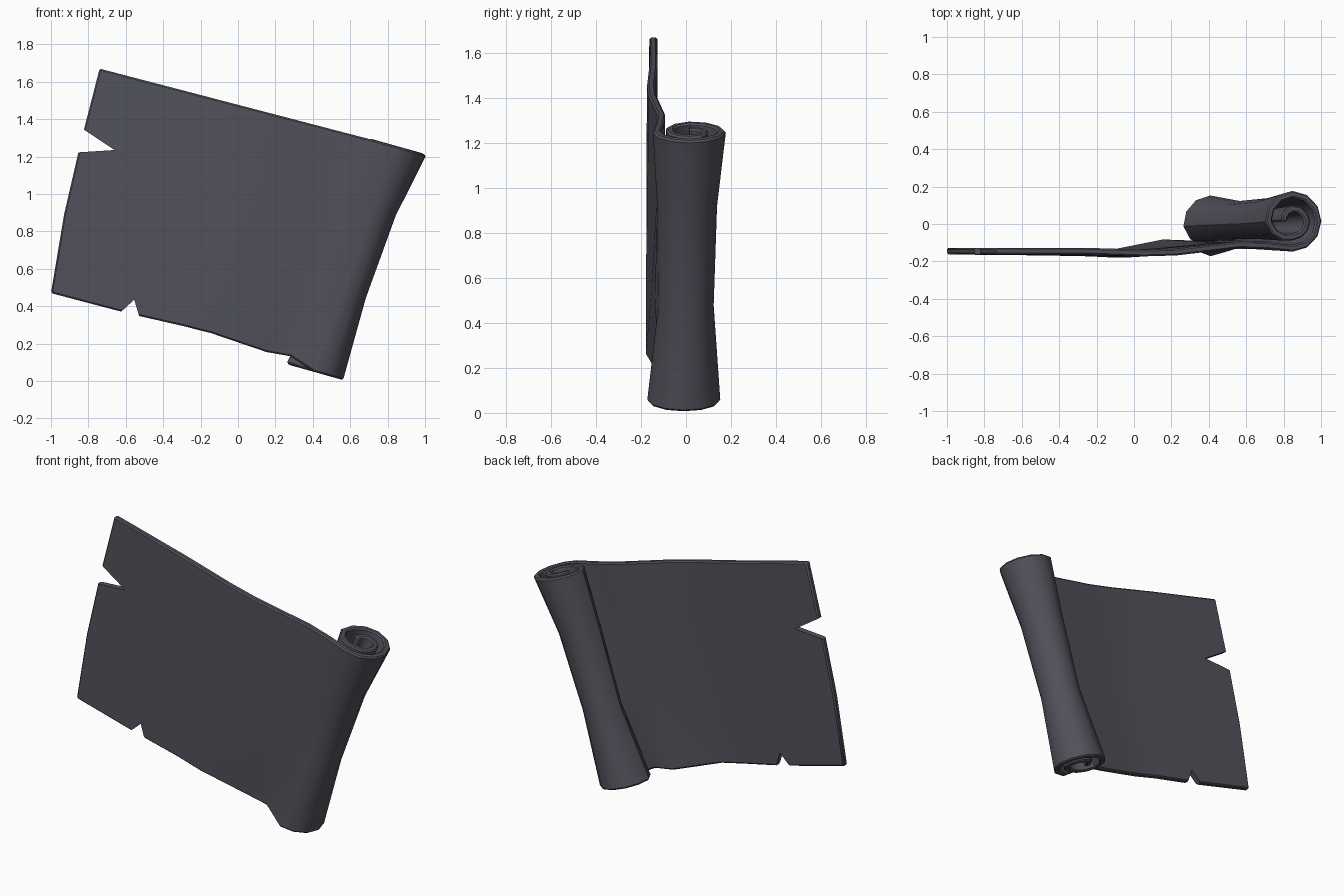
import bpy
import bmesh
from math import sin, cos, radians
from mathutils import Vector

cube = bpy.data.objects.get("Cube")
if cube:
    bpy.data.objects.remove(cube)

# Dark slate paper
paper = bpy.data.materials.new("dark_slate")
paper.use_nodes = True
COLOUR = (0.085, 0.083, 0.105, 1)
paper.diffuse_color = COLOUR
paper.node_tree.nodes["Principled BSDF"].inputs["Base Color"].default_value = COLOUR

TILT = radians(16)
ALONG = Vector((cos(TILT), 0, -sin(TILT)))
COLUMNS = [0, 0.3, 0.5, 0.61, 0.82, 0.91]      # flat sheet, left edge to roll

# Each row: left edge (x, z), roll centre (x, y, z), roll radius,
# sheet depth per column, sheet lift per column
ROWS = [
    ((-1.0, 0.47), (0.405, -0.01, 0.05), 0.145,
     (-0.145, -0.147, -0.152, -0.16, -0.10, -0.105), (0, 0.015, 0.035, 0.042, 0.03, 0.045)),
    ((-0.93, 0.89), (0.565, 0, 0.477), 0.105,
     (-0.145, -0.15, -0.156, -0.16, -0.135, -0.12), (0,) * 6),
    ((-0.84, 1.28), (0.715, 0.005, 0.92), 0.115,
     (-0.145, -0.15, -0.158, -0.152, -0.118, -0.112), (0,) * 6),
    ((-0.74, 1.67), (0.85, 0.015, 1.255), 0.145,
     (-0.145, -0.145, -0.155, -0.15, -0.11, -0.115), (0,) * 6),
]

# Spiral radius factor by turn angle
SPIRAL = [(0, 1), (180, 1), (270, 0.92), (315, 0.74), (360, 0.58), (450, 0.56), (540, 0.46), (630, 0.3)]


def spiral_factor(angle):
    for (a, fa), (b, fb) in zip(SPIRAL, SPIRAL[1:]):
        if angle <= b:
            return fa + (fb - fa) * (angle - a) / (b - a)


def row_points(left, centre, radius, depths, lifts):
    start, hub = Vector((left[0], 0, left[1])), Vector(centre)
    points = []
    for s, depth, lift in zip(COLUMNS, depths, lifts):
        p = start.lerp(hub, s)
        points.append(Vector((p.x, depth, p.z + lift)))
    for angle in range(0, 631, 30):
        r, a = radius * spiral_factor(angle), radians(angle)
        points.append(hub + ALONG * r * sin(a) + Vector((0, -r * cos(a), 0)))
    return points


# Sheet and roll as one curled surface
bm = bmesh.new()
grid = [[bm.verts.new(p) for p in row_points(*row)] for row in ROWS]
for low, high in zip(grid, grid[1:]):
    for i in range(len(low) - 1):
        bm.faces.new((low[i], low[i + 1], high[i + 1], high[i]))
mesh = bpy.data.meshes.new("scroll_sheet")
bm.to_mesh(mesh)
bm.free()
mesh.materials.append(paper)
scroll = bpy.data.objects.new("scroll_sheet", mesh)
bpy.context.collection.objects.link(scroll)

thick = scroll.modifiers.new("thickness", "SOLIDIFY")
thick.thickness = 0.036
thick.offset = 0
bevel = scroll.modifiers.new("soft_rim", "BEVEL")
bevel.width = 0.008
bevel.segments = 1
bevel.limit_method = "ANGLE"
bevel.angle_limit = radians(55)


# Torn notches: wedge cutters through the sheet
def notch(name, tip, a, b):
    tip = Vector(tip)
    outline = [tip] + [tip + (Vector(p) - tip) * 1.6 for p in (a, b)]
    cut = bmesh.new()
    face = cut.faces.new([cut.verts.new((p.x, -0.3, p.y)) for p in outline])
    side = bmesh.ops.extrude_face_region(cut, geom=[face])["geom"]
    bmesh.ops.translate(cut, vec=(0, 0.3, 0),
                        verts=[v for v in side if isinstance(v, bmesh.types.BMVert)])
    bmesh.ops.recalc_face_normals(cut, faces=cut.faces)
    data = bpy.data.meshes.new(name)
    cut.to_mesh(data)
    cut.free()
    data.materials.append(paper)
    cutter = bpy.data.objects.new(name, data)
    bpy.context.collection.objects.link(cutter)
    mod = scroll.modifiers.new(name, "BOOLEAN")
    mod.operation = "DIFFERENCE"
    mod.solver = "EXACT"
    mod.object = cutter
    return cutter


cutters = [
    notch("side_notch", (-0.66, 1.235), (-0.862, 1.222), (-0.81, 1.335)),
    notch("lower_notch", (-0.555, 0.435), (-0.62, 0.375), (-0.53, 0.352)),
]

# Bake the modifiers, drop the cutters, smooth the surface
bpy.ops.object.select_all(action="DESELECT")
scroll.select_set(True)
bpy.context.view_layer.objects.active = scroll
for name in [m.name for m in scroll.modifiers]:
    bpy.ops.object.modifier_apply(modifier=name)
for cutter in cutters:
    bpy.data.objects.remove(cutter)
bpy.ops.object.shade_smooth_by_angle(angle=radians(40))
